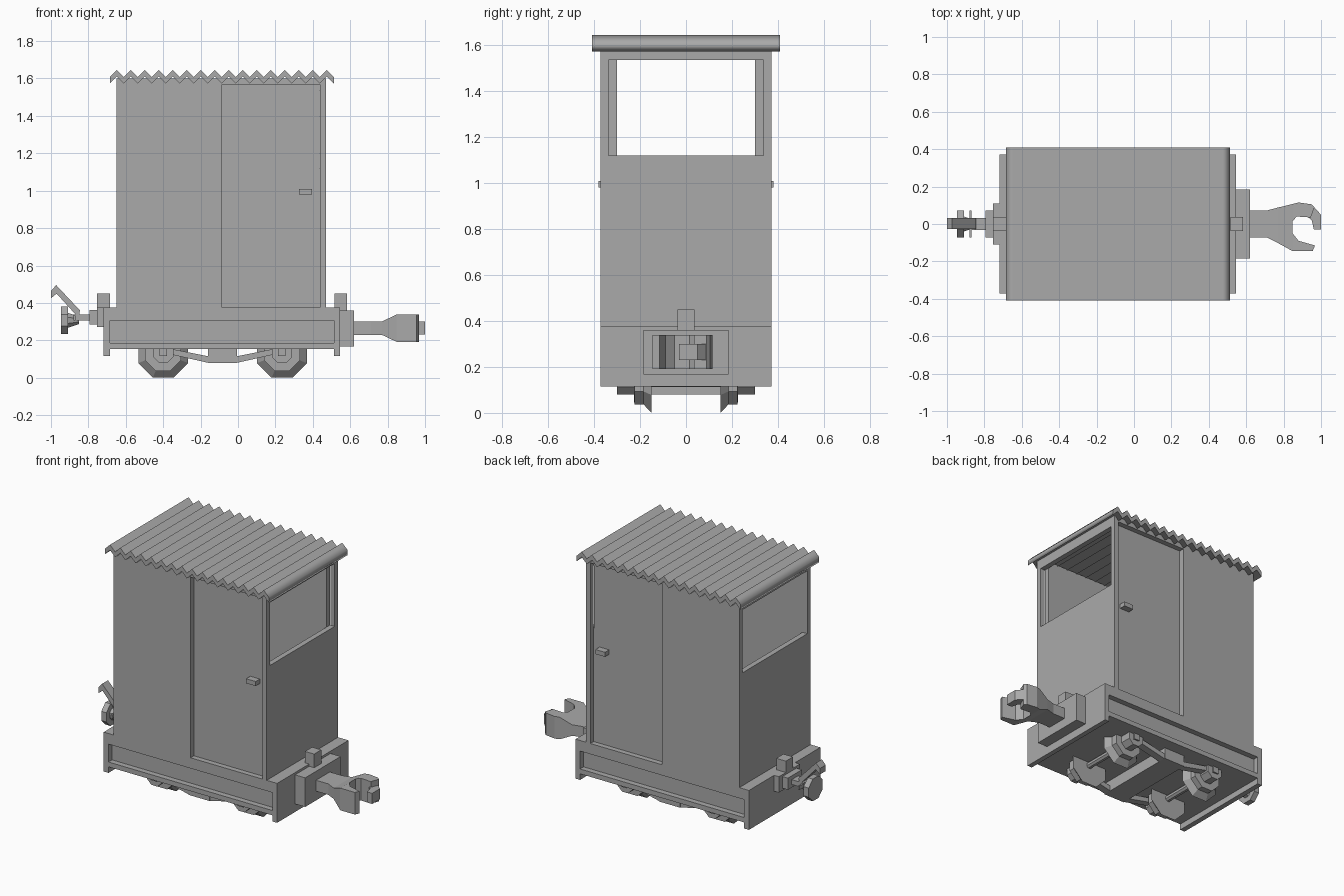
import bpy, bmesh, math

grey = bpy.data.materials.new("plain grey")
grey.diffuse_color = (0.4, 0.4, 0.4, 1)


def loft(name, rings, smooth_sides=False):
    """Skin a list of equal-sized point rings and cap both ends."""
    bm = bmesh.new()
    vr = [[bm.verts.new(p) for p in r] for r in rings]
    n = len(vr[0])
    for a, b in zip(vr, vr[1:]):
        for i in range(n):
            f = bm.faces.new((a[i], a[(i + 1) % n], b[(i + 1) % n], b[i]))
            f.smooth = smooth_sides
    bm.faces.new(vr[0])
    bm.faces.new(vr[-1][::-1])
    bmesh.ops.recalc_face_normals(bm, faces=bm.faces)
    me = bpy.data.meshes.new(name)
    bm.to_mesh(me)
    bm.free()
    me.materials.append(grey)
    ob = bpy.data.objects.new(name, me)
    bpy.context.collection.objects.link(ob)
    return ob


def place(axis, p, d):
    u, v = p
    return {"x": (d, u, v), "y": (u, d, v), "z": (u, v, d)}[axis]


def prism(name, axis, pts, a, b, smooth=False):
    """Extrude a 2D outline along an axis from a to b."""
    return loft(name, [[place(axis, p, d) for p in pts] for d in (a, b)], smooth)


def box(name, x0, x1, y0, y1, z0, z1):
    return prism(name, "z", [(x0, y0), (x1, y0), (x1, y1), (x0, y1)], z0, z1)


def lathe(name, axis, centre, profile, sides=8):
    """Low-poly turned part; profile is a list of (distance, apothem)."""
    k = 1 / math.cos(math.pi / sides)
    rings = []
    for d, r in profile:
        ring = []
        for i in range(sides):
            t = 2 * math.pi * (i + 0.5) / sides
            ring.append(place(axis, (centre[0] + r * k * math.cos(t),
                                     centre[1] + r * k * math.sin(t)), d))
        rings.append(ring)
    return loft(name, rings)


# underframe with a channel along each side, and end plates
half = [(0.372, 0.375), (0.372, 0.305), (0.335, 0.305),
        (0.335, 0.187), (0.372, 0.187), (0.372, 0.155)]
prism("underframe", "x", half + [(-y, z) for y, z in reversed(half)], -0.685, 0.513)
box("rear_end_plate", -0.72, -0.685, -0.372, 0.372, 0.115, 0.375)
box("front_end_plate", 0.513, 0.546, -0.372, 0.372, 0.115, 0.375)

# cab end walls with open windows
for name, x0, x1 in (("rear", -0.65, -0.615), ("front", 0.435, 0.47)):
    box(name + "_wall", x0, x1, -0.337, 0.337, 0.375, 1.12)
    box(name + "_window_header", x0, x1, -0.337, 0.337, 1.535, 1.6)

# side walls, recessed doors, handles, wheels and springs on both sides
wall = [(-0.65, 0.375), (-0.086, 0.375), (-0.086, 1.567), (0.438, 1.567),
        (0.438, 0.375), (0.47, 0.375), (0.47, 1.6), (-0.65, 1.6)]
spring = [(-0.36, 0.155), (-0.36, 0.125), (-0.16, 0.08), (-0.005, 0.08),
          (0.195, 0.125), (0.195, 0.155), (-0.005, 0.115), (-0.16, 0.115)]
axles = (-0.4, 0.235)
for side, s in (("left", -1), ("right", 1)):
    prism(side + "_wall", "y", wall, s * 0.337, s * 0.372)
    box(side + "_door", -0.1, 0.436, s * 0.30, s * 0.337, 0.375, 1.58)
    box(side + "_door_handle", 0.325, 0.395, s * 0.337, s * 0.38, 0.98, 1.01)
    prism(side + "_leaf_spring", "y", spring, s * 0.235, s * 0.285)
    for x in axles:
        lathe(side + "_wheel", "y", (x, 0.133),
              [(s * 0.15, 0.133), (s * 0.185, 0.096), (s * 0.225, 0.096),
               (s * 0.226, 0.054), (s * 0.30, 0.054)])
        box(side + "_axle_pin", x - 0.02, x + 0.02, s * 0.29, s * 0.31, 0.115, 0.16)
for x in axles:
    lathe("axle", "y", (x, 0.133), [(-0.16, 0.02), (0.16, 0.02)])
box("centre_crossbeam", -0.16, -0.005, -0.29, 0.29, 0.08, 0.16)

# corrugated roof
n, x0, pitch = 16, -0.685, 1.197 / 32
top = [(x0 + i * pitch, 1.645 if i % 2 else 1.608) for i in range(2 * n + 1)]
roof = top + [(x, z - 0.035) for x, z in reversed(top)]
prism("corrugated_roof", "y", roof, -0.41, 0.41, smooth=True)

# small blocks on top of both ends
box("rear_lamp_block", -0.755, -0.685, -0.037, 0.037, 0.37, 0.45)
box("front_lamp_block", 0.515, 0.582, -0.037, 0.037, 0.355, 0.45)

# front coupler: plate, neck, jaws and knuckle
box("coupler_plate", 0.546, 0.62, -0.185, 0.185, 0.168, 0.36)
zc = 0.265
sections = [(0.62, -0.072, 0.072, 0.036), (0.71, -0.072, 0.072, 0.036),
            (0.77, -0.102, 0.088, 0.036), (0.848, -0.145, 0.107, 0.073)]
loft("coupler_neck", [[(x, a, zc - h), (x, b, zc - h), (x, b, zc + h), (x, a, zc + h)]
                      for x, a, b, h in sections])
prism("coupler_upper_jaw", "z",
      [(0.848, 0.107), (0.88, 0.115), (0.95, 0.105), (0.965, 0.09), (0.945, 0.035),
       (0.87, 0.04), (0.848, 0.015)], zc - 0.073, zc + 0.073)
prism("coupler_lower_jaw", "z",
      [(0.848, -0.145), (0.955, -0.145), (0.968, -0.115), (0.88, -0.09),
       (0.848, -0.05)], zc - 0.073, zc + 0.073)
prism("coupler_knuckle", "z",
      [(0.90, 0.09), (0.96, 0.092), (1.0, 0.05), (1.0, -0.03), (0.962, -0.03),
       (0.95, 0.02), (0.92, 0.045)], zc - 0.035, zc + 0.035)

# rear buffer and hook
box("buffer_plate", -0.755, -0.72, -0.11, 0.11, 0.27, 0.375)
box("buffer_block", -0.795, -0.755, -0.073, 0.073, 0.285, 0.362)
box("buffer_rod", -0.88, -0.795, -0.033, 0.033, 0.305, 0.337)
lathe("buffer_disc", "x", (0, 0.307),
      [(-0.947, 0.073), (-0.91, 0.073), (-0.909, 0.04), (-0.85, 0.02)])
box("buffer_pin", -0.88, -0.87, -0.073, 0.073, 0.307, 0.332)
prism("hook", "y",
      [(-0.845, 0.36), (-0.972, 0.495), (-1.0, 0.465), (-1.0, 0.425),
       (-0.97, 0.45), (-0.87, 0.34), (-0.85, 0.33)], -0.028, 0.033)
